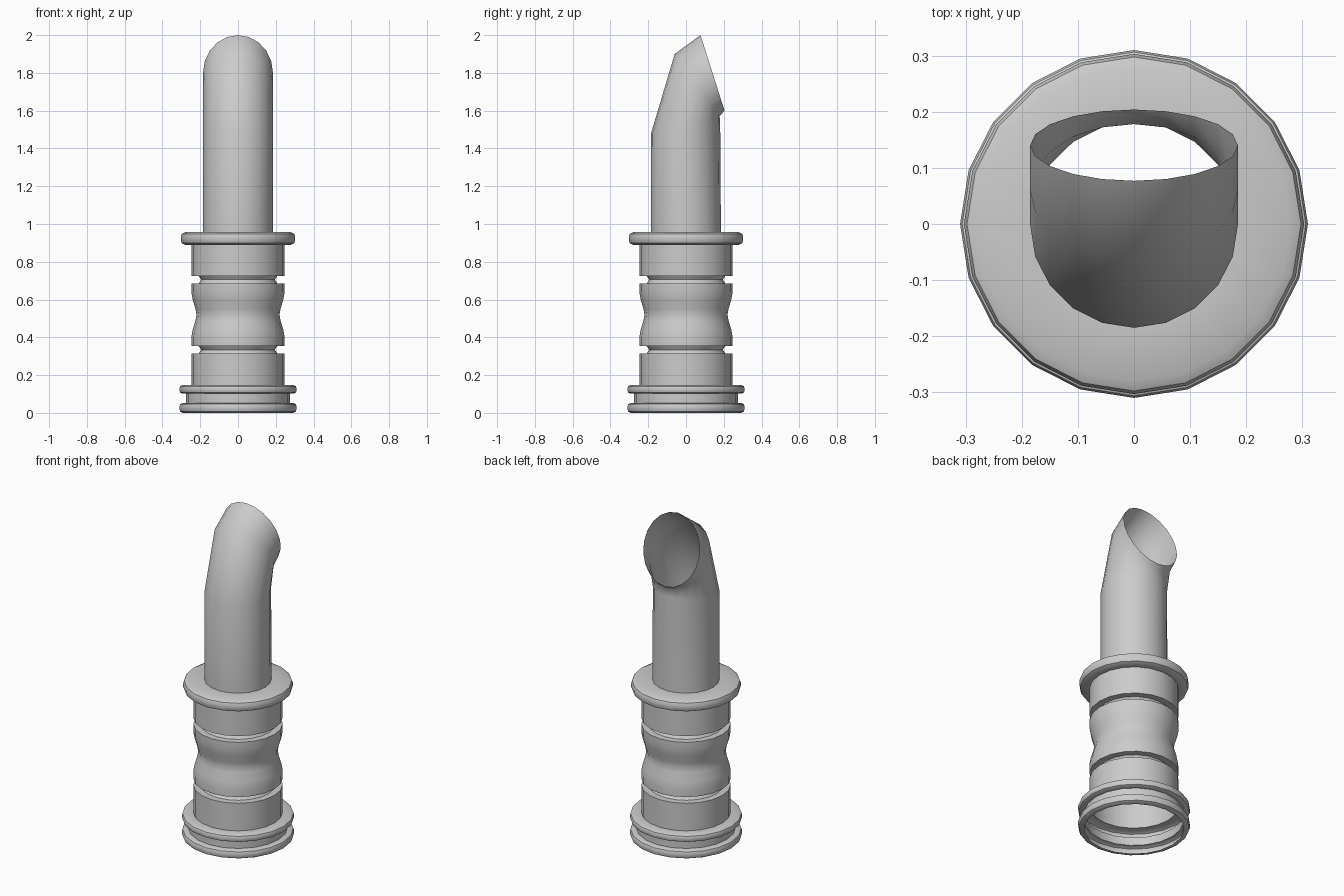
import bpy, bmesh
from math import cos, sin, pi, radians

if "Cube" in bpy.data.objects:
    bpy.data.objects.remove(bpy.data.objects["Cube"])

SIDES = 20


def loft(name, rings, angle=35):
    """Open shell through rings; each ring is (rx, front (y, z), back (y, z))."""
    bm = bmesh.new()
    loops = []
    for rx, (y0, z0), (y1, z1) in rings:
        loop = []
        for i in range(SIDES):
            a = 2 * pi * i / SIDES
            t = (sin(a) + 1) / 2
            loop.append(bm.verts.new((rx * cos(a), y0 + (y1 - y0) * t, z0 + (z1 - z0) * t)))
        loops.append(loop)
    for lo, hi in zip(loops, loops[1:]):
        for i in range(SIDES):
            j = (i + 1) % SIDES
            bm.faces.new((lo[i], lo[j], hi[j], hi[i]))
    mesh = bpy.data.meshes.new(name)
    bm.to_mesh(mesh)
    bm.free()
    obj = bpy.data.objects.new(name, mesh)
    bpy.context.collection.objects.link(obj)
    bpy.ops.object.select_all(action='DESELECT')
    bpy.context.view_layer.objects.active = obj
    obj.select_set(True)
    bpy.ops.object.shade_smooth_by_angle(angle=radians(angle))
    return obj


def lathe(name, profile):
    return loft(name, [(r, (-r, z), (r, z)) for r, z in profile])


def bead(r_in, r_out, z0, z1):
    """Rounded rim profile, bottom to top."""
    c = (z1 - z0) * 0.27
    return [(r_in, z0), (r_out - c * 1.3, z0), (r_out - c * 0.3, z0 + c * 0.5),
            (r_out, z0 + c * 1.3), (r_out, z1 - c * 1.3),
            (r_out - c * 0.3, z1 - c * 0.5), (r_out - c * 1.3, z1), (r_in, z1)]


def groove(z0, z1):
    """Narrow notch with a small V at its floor."""
    return [(0.247, z0), (0.208, z0), (0.195, (z0 + z1) / 2), (0.208, z1), (0.247, z1)]


# Double-rimmed hollow foot
lathe("base_rings", bead(0.275, 0.31, 0.0, 0.053) + bead(0.275, 0.31, 0.102, 0.147)[0:7]
      + [(0.247, 0.147)])

# Grooved grip with a pinched waist
lathe("grip_body", [(0.247, 0.147)] + groove(0.315, 0.353)
      + [(0.247, 0.40), (0.240, 0.44), (0.225, 0.49), (0.220, 0.52),
         (0.225, 0.55), (0.240, 0.60), (0.247, 0.64)]
      + groove(0.686, 0.724) + [(0.247, 0.89)])

# Collar between grip and pipe
collar = bead(0.247, 0.303, 0.89, 0.957)
collar[-1] = (0.185, 0.957)
lathe("collar", collar)

# Open pipe, bent backwards with a slanted mouth
loft("bent_pipe", [
    (0.185, (-0.185, 0.957), (0.185, 0.957)),
    (0.185, (-0.185, 1.48), (0.181, 1.53)),
    (0.185, (-0.06, 1.90), (0.178, 1.57)),
    (0.185, (0.077, 2.0), (0.204, 1.60)),
], angle=50)
